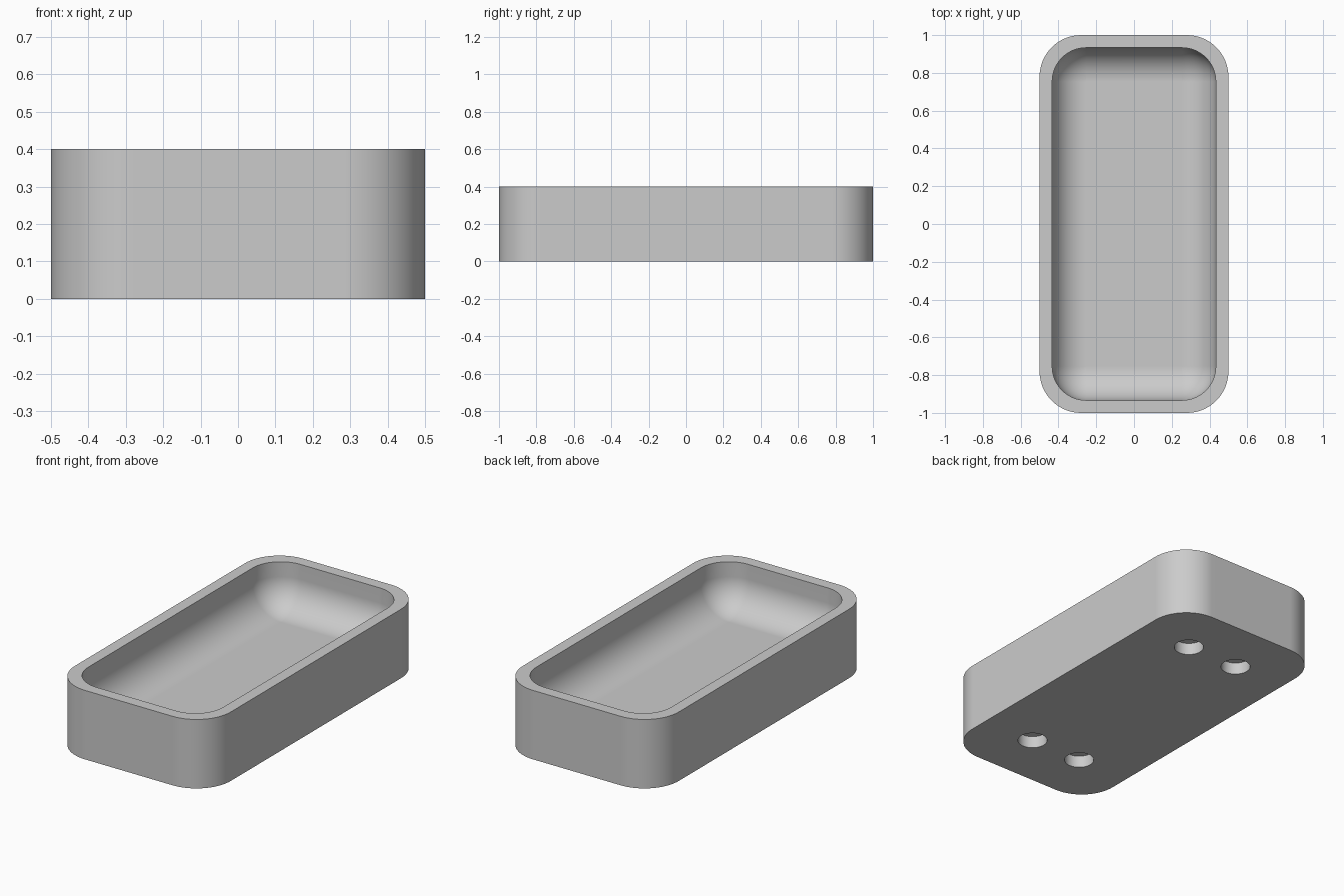
import bpy, bmesh, math

cube = bpy.data.objects.get("Cube")
if cube:
    bpy.data.objects.remove(cube, do_unlink=True)

HEIGHT, WALL, FLOOR = 0.4, 0.0667, 0.133
OUTER_R, INNER_R = 0.22, 0.18
STEPS = 16

grey = bpy.data.materials.new("light grey")
grey.use_nodes = True
grey.diffuse_color = (0.6, 0.6, 0.6, 1)
grey.node_tree.nodes["Principled BSDF"].inputs["Base Color"].default_value = (0.6, 0.6, 0.6, 1)


def rounded_ring(bm, inset, corner, radius, z):
    """Rounded rectangle around corner centres set by the wall inset and corner size."""
    ring = []
    cx, cy = 0.5 - inset - corner, 1 - inset - corner
    for i, (sx, sy) in enumerate([(1, 1), (-1, 1), (-1, -1), (1, -1)]):
        for k in range(STEPS + 1):
            a = math.pi / 2 * (i + k / STEPS)
            ring.append(bm.verts.new((sx * cx + radius * math.cos(a),
                                      sy * cy + radius * math.sin(a), z)))
    return ring


def bridge(bm, lower, upper):
    n = len(lower)
    for i in range(n):
        j = (i + 1) % n
        bm.faces.new((lower[i], lower[j], upper[j], upper[i]))


# Tray: outer wall, rim, inner wall and filleted floor
bm = bmesh.new()
rings = [rounded_ring(bm, 0, OUTER_R, OUTER_R, z) for z in (0, HEIGHT)]
rings.append(rounded_ring(bm, WALL, INNER_R, INNER_R, HEIGHT))
for k in range(STEPS + 1):
    a = math.pi / 2 * k / STEPS
    rings.append(rounded_ring(bm, WALL, INNER_R, INNER_R * math.cos(a),
                              FLOOR + INNER_R * (1 - math.sin(a))))
for lower, upper in zip(rings, rings[1:]):
    bridge(bm, lower, upper)
bm.faces.new(rings[0][::-1])
bm.faces.new(rings[-1])
bmesh.ops.remove_doubles(bm, verts=bm.verts, dist=0.0001)
bmesh.ops.recalc_face_normals(bm, faces=bm.faces)
mesh = bpy.data.meshes.new("tray")
bm.to_mesh(mesh)
bm.free()
mesh.materials.append(grey)
tray = bpy.data.objects.new("tray", mesh)
bpy.context.collection.objects.link(tray)

# Four blind round holes in the underside
HOLE_DEPTH = 0.07
for sx in (-1, 1):
    for sy in (-1, 1):
        bpy.ops.mesh.primitive_cylinder_add(vertices=48, radius=0.08, depth=2 * HOLE_DEPTH,
                                            location=(sx * 0.167, sy * 0.667, 0))
        cutter = bpy.context.object
        cutter.name = "hole_cutter"
        cutter.hide_render = True
        cutter.data.materials.append(grey)
        cut = tray.modifiers.new("hole", 'BOOLEAN')
        cut.operation = 'DIFFERENCE'
        cut.solver = 'EXACT'
        cut.object = cutter
        bpy.context.view_layer.objects.active = tray
        bpy.ops.object.modifier_apply(modifier=cut.name)
        bpy.data.objects.remove(cutter, do_unlink=True)

# Smooth curves with crisp rim and hole edges
bpy.ops.object.select_all(action='DESELECT')
tray.select_set(True)
bpy.context.view_layer.objects.active = tray
bpy.ops.object.shade_smooth_by_angle(angle=math.radians(30))
weighted = tray.modifiers.new("even shading", 'WEIGHTED_NORMAL')
weighted.keep_sharp = True
